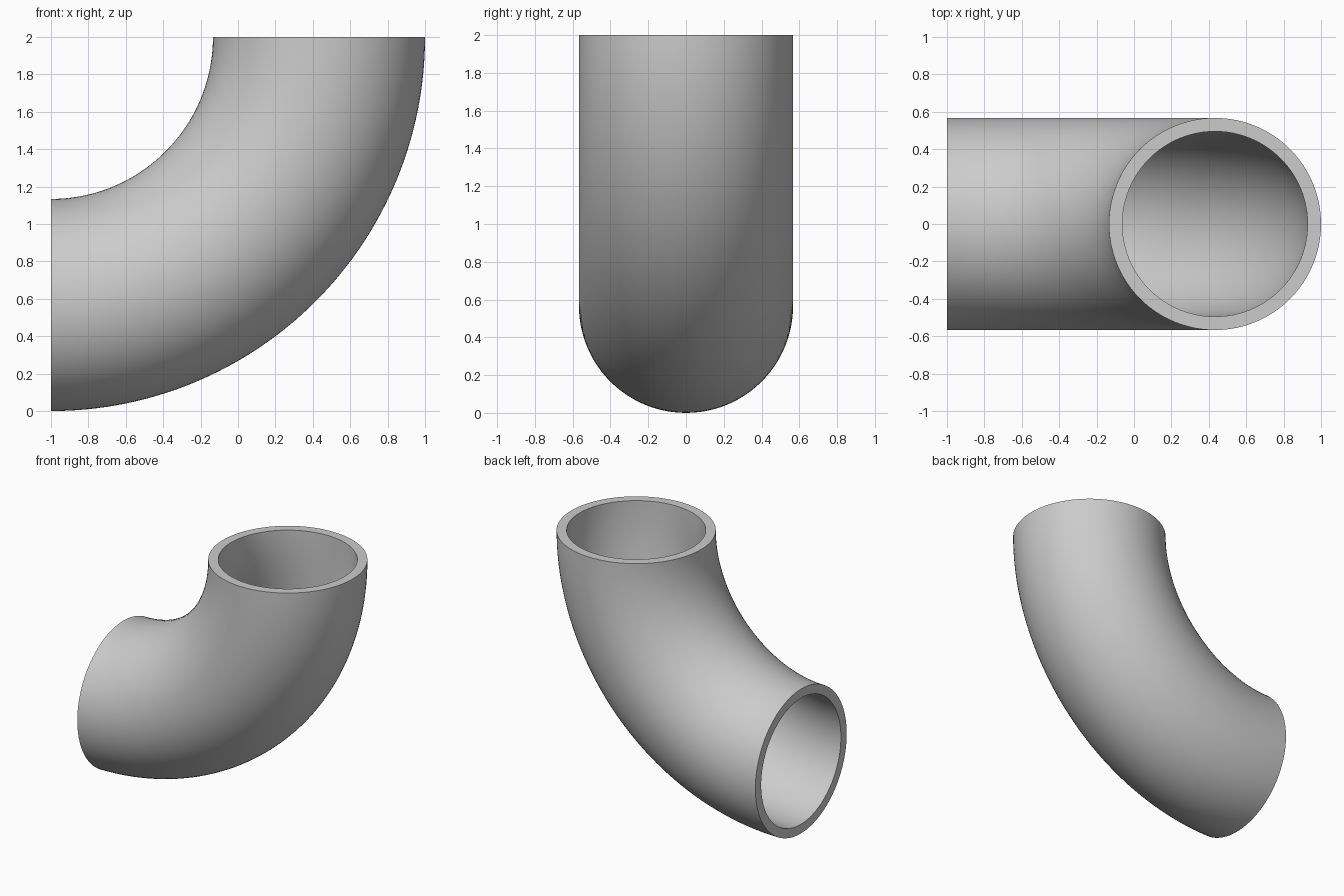
import bpy
import bmesh
from math import cos, sin, pi, radians
from mathutils import Vector

cube = bpy.data.objects.get("Cube")
if cube:
    bpy.data.objects.remove(cube, do_unlink=True)

OUTER, BORE = 0.567, 0.495        # pipe radii
BEND = 2 - OUTER                  # centreline radius of the elbow
PIVOT = Vector((-1, 0, 2))        # centre of the bend
SIDES, STEPS = 96, 64

# Plain grey pipe material
grey = bpy.data.materials.new("pipe_grey")
grey.use_nodes = True
colour = (0.6, 0.6, 0.6, 1)
grey.diffuse_color = colour
grey.node_tree.nodes["Principled BSDF"].inputs["Base Color"].default_value = colour


def ring(bm, radius, angle):
    """One circular section of the pipe at an angle along the bend."""
    outward = Vector((sin(angle), 0, -cos(angle)))
    verts = []
    for i in range(SIDES):
        a = 2 * pi * i / SIDES
        offset = outward * (BEND + radius * cos(a)) + Vector((0, radius * sin(a), 0))
        verts.append(bm.verts.new(PIVOT + offset))
    return verts


def bridge(bm, a, b):
    for i in range(SIDES):
        j = (i + 1) % SIDES
        bm.faces.new((a[i], a[j], b[j], b[i]))


# Quarter-turn hollow elbow: outer wall, bore and two flat end rims
bm = bmesh.new()
angles = [pi / 2 * s / STEPS for s in range(STEPS + 1)]
outer = [ring(bm, OUTER, a) for a in angles]
inner = [ring(bm, BORE, a) for a in reversed(angles)]
loop = outer + inner
for k, section in enumerate(loop):
    bridge(bm, section, loop[(k + 1) % len(loop)])
bmesh.ops.recalc_face_normals(bm, faces=bm.faces)

mesh = bpy.data.meshes.new("pipe_elbow")
bm.to_mesh(mesh)
bm.free()
mesh.materials.append(grey)
elbow = bpy.data.objects.new("pipe_elbow", mesh)
bpy.context.collection.objects.link(elbow)

# Smooth walls with crisp rim edges
bpy.ops.object.select_all(action="DESELECT")
elbow.select_set(True)
bpy.context.view_layer.objects.active = elbow
bpy.ops.object.shade_smooth_by_angle(angle=radians(30))
